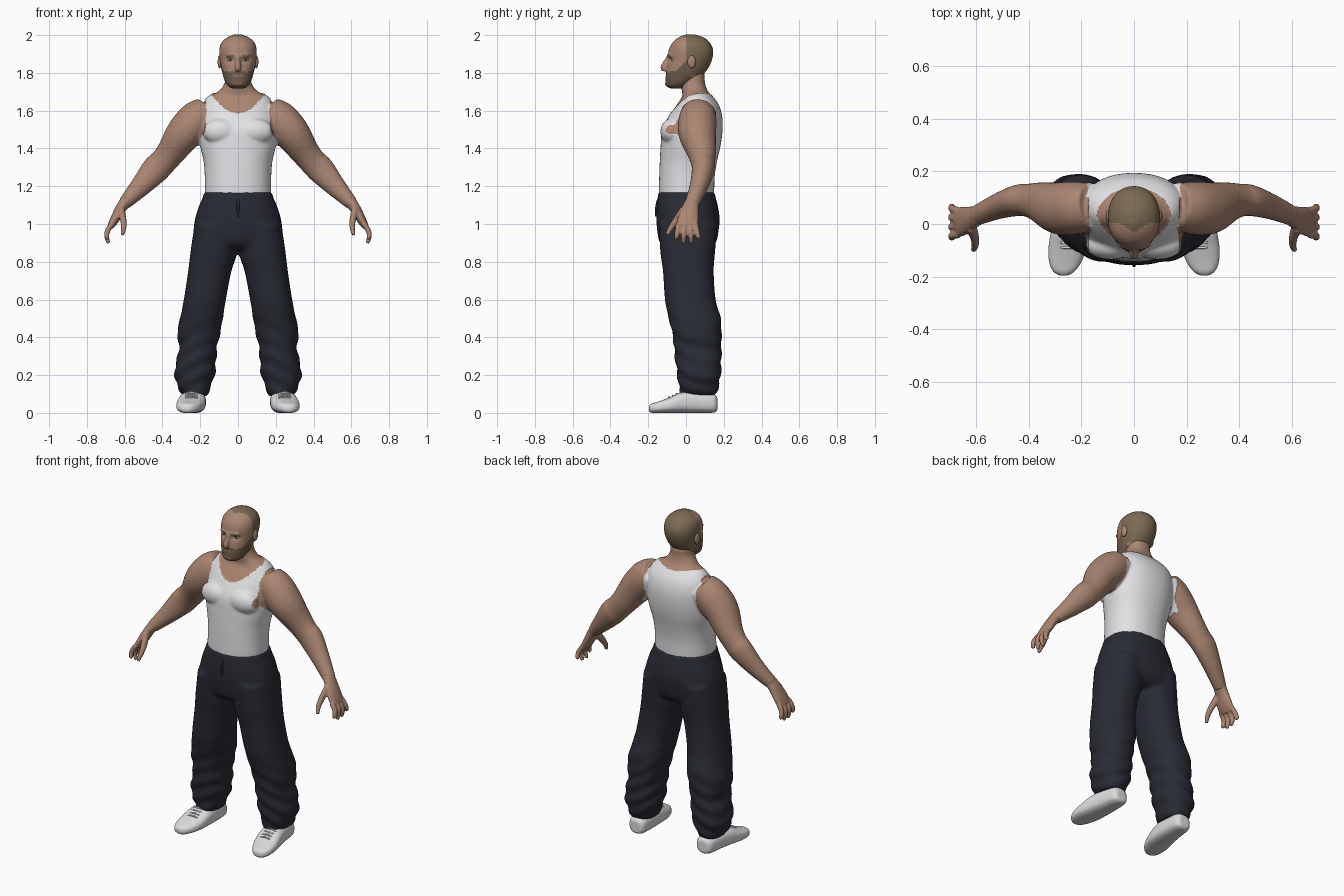
import bpy, bmesh, math
from mathutils import Vector, Matrix

cube = bpy.data.objects.get("Cube")
if cube:
    bpy.data.objects.remove(cube, do_unlink=True)

X, Y, Z = Vector((1, 0, 0)), Vector((0, 1, 0)), Vector((0, 0, 1))
SIDES = (1, -1)


def material(name, *rgb):
    mat = bpy.data.materials.new(name)
    mat.use_nodes = True
    mat.diffuse_color = (*rgb, 1)
    mat.node_tree.nodes["Principled BSDF"].inputs["Base Color"].default_value = (*rgb, 1)
    return mat


skin = material("skin", 0.40, 0.235, 0.165)
hair = material("hair", 0.2, 0.145, 0.085)
beard = material("beard", 0.16, 0.11, 0.07)
lips = material("lips", 0.3, 0.14, 0.1)
eye_white = material("eye white", 0.5, 0.47, 0.44)
iris = material("iris", 0.05, 0.04, 0.03)
shirt = material("shirt white", 0.76, 0.76, 0.78)
cloth = material("trouser navy", 0.022, 0.024, 0.034)
leather = material("shoe white", 0.72, 0.72, 0.72)
rubber = material("sole grey", 0.6, 0.6, 0.6)


def spline(rows, steps=4):
    """Smoothly interpolate rows of numbers."""
    out = []
    last = len(rows) - 1
    for i in range(last):
        quad = [rows[max(0, min(last, i + k))] for k in (-1, 0, 1, 2)]
        for s in range(steps):
            t = s / steps
            out.append([b + t / 2 * (c - a + t * (2 * a - 5 * b + 4 * c - d + t * (3 * (b - c) + d - a)))
                        for a, b, c, d in zip(*quad)])
    return out + [list(rows[-1])]


def loft(bm, rows, ref=Y, tangent=None, power=2.0, side=1, sides=24):
    """Closed tube through rows of x, y, z, width radius, radius along ref."""
    path = spline(rows)
    centres = [Vector(r[:3]) for r in path]
    rings = []
    for i, row in enumerate(path):
        t = tangent or (centres[min(i + 1, len(path) - 1)] - centres[max(i - 1, 0)]).normalized()
        v = (ref - t * ref.dot(t)).normalized()
        u = v.cross(t)
        ring = []
        for k in range(sides):
            c, s = math.cos(math.tau * k / sides), math.sin(math.tau * k / sides)
            c, s = (math.copysign(abs(n) ** (2 / power), n) for n in (c, s))
            p = centres[i] + u * row[3] * c + v * row[4] * s
            p.x *= side
            ring.append(bm.verts.new(p))
        rings.append(ring)
    for a, b in zip(rings, rings[1:]):
        for k in range(sides):
            j = (k + 1) % sides
            bm.faces.new((a[k], a[j], b[j], b[k]))
    bm.faces.new(rings[0])
    bm.faces.new(rings[-1])


def stack(bm, rows, power=2.0):
    """Central horizontal rings from rows of height, half width, front, back."""
    loft(bm, [(0, (f + b) / 2, z, w, (b - f) / 2) for z, w, f, b in rows], tangent=Z, power=power, sides=40)


def blob(bm, centre, radii):
    bmesh.ops.create_icosphere(bm, subdivisions=3, radius=1,
                               matrix=Matrix.Translation(centre) @ Matrix.Diagonal((*radii, 1)))


def build(name, bm, mats, voxel=0, smooth=0):
    """Turn a bmesh into an object, fusing its pieces when a voxel size is given."""
    bmesh.ops.recalc_face_normals(bm, faces=bm.faces)
    mesh = bpy.data.meshes.new(name)
    bm.to_mesh(mesh)
    bm.free()
    obj = bpy.data.objects.new(name, mesh)
    bpy.context.collection.objects.link(obj)
    if voxel:
        fuse = obj.modifiers.new("fuse", 'REMESH')
        fuse.mode = 'VOXEL'
        fuse.voxel_size = voxel
        relax = obj.modifiers.new("relax", 'SMOOTH')
        relax.factor = 0.5
        relax.iterations = smooth
        graph = bpy.context.evaluated_depsgraph_get()
        fused = bpy.data.meshes.new_from_object(obj.evaluated_get(graph))
        obj.modifiers.clear()
        obj.data = fused
    obj.data.materials.clear()
    for mat in mats:
        obj.data.materials.append(mat)
    for p in obj.data.polygons:
        p.use_smooth = True
    return obj


def paint(obj, rule):
    for p in obj.data.polygons:
        p.material_index = rule(p.center)


# Upper body: torso, neck, chest and arms fused together
bm = bmesh.new()
stack(bm, [(1.11, .165, -.135, .14), (1.16, .172, -.14, .145), (1.25, .172, -.138, .148),
           (1.33, .178, -.135, .16), (1.42, .198, -.13, .18), (1.5, .205, -.122, .19),
           (1.57, .2, -.088, .188), (1.63, .187, -.05, .17), (1.675, .155, -.02, .138),
           (1.705, .1, -.022, .115), (1.75, .07, -.03, .1), (1.8, .066, -.03, .1)], power=2.2)
for side in SIDES:
    blob(bm, (side * .09, -.078, 1.49), (.095, .054, .065))
    loft(bm, [(.16, .07, 1.6, .08, .085), (.215, .062, 1.555, .1, .1), (.285, .06, 1.48, .096, .1),
              (.355, .083, 1.38, .077, .077), (.4, .09, 1.325, .072, .064), (.44, .09, 1.285, .074, .06),
              (.515, .068, 1.2, .056, .049), (.605, .03, 1.105, .034, .038)], side=side)
body = build("torso_and_arms", bm, [skin, shirt], .008, 6)


def vest_rule(c):
    arm_edge = .168 + .047 * max(0, min(1, (1.49 - c.z) / .06)) + (.01 if c.y > .1 else 0)
    if abs(c.x) > arm_edge:
        return 0
    if c.y < .03:
        return int(c.z < 1.585 + .1 * (c.x / .14) ** 2)
    return int(c.z < 1.6 or (c.x / .14) ** 2 + ((c.y - .03) / .105) ** 2 > 1)


paint(body, vest_rule)
vest_verts = {v for p in body.data.polygons if p.material_index for v in p.vertices}
shifts = [(v, body.data.vertices[v].normal.copy() * .004) for v in vest_verts]
for index, shift in shifts:
    body.data.vertices[index].co += shift

# Hands: palm, four fingers and thumb
for side, label in zip(SIDES, ("left", "right")):
    bm = bmesh.new()
    loft(bm, [(.59, .035, 1.125, .033, .037), (.622, .022, 1.08, .028, .045),
              (.655, .01, 1.02, .024, .056), (.676, .006, .985, .017, .053)], side=side)
    for i, tip in enumerate((.922, .898, .9, .925)):
        y = -.038 + .029 * i
        loft(bm, [(.668, y, 1.0, .015, .016), (.69, y * 1.15, .965, .014, .015),
                  (.695, y * 1.3, .935, .013, .014), (.686, y * 1.4, tip, .01, .01)], side=side, sides=12)
    loft(bm, [(.62, -.01, 1.075, .02, .024), (.607, -.05, 1.02, .017, .02),
              (.605, -.08, .98, .014, .015), (.612, -.1, .943, .01, .01)], side=side, sides=12)
    build(label + "_hand", bm, [skin], .005, 3)

# Head with nose and brow
bm = bmesh.new()
stack(bm, [(1.718, .035, -.085, -.01), (1.735, .058, -.105, .02), (1.77, .075, -.108, .07),
           (1.82, .088, -.104, .115), (1.87, .097, -.095, .138), (1.92, .099, -.092, .144),
           (1.96, .088, -.072, .127), (1.987, .058, -.04, .095), (2.004, .02, 0, .045)], power=2.15)
loft(bm, [(0, -.088, 1.89, .011, .013), (0, -.102, 1.86, .012, .016),
          (0, -.116, 1.83, .016, .02), (0, -.112, 1.812, .016, .014)], sides=16)
blob(bm, (0, -.08, 1.892), (.068, .02, .012))
blob(bm, (0, -.095, 1.742), (.035, .017, .016))
head = build("head", bm, [skin, hair, beard, lips], .006, 4)
for v in head.data.vertices:
    if v.co.y < 0:
        gap = ((abs(v.co.x) - .042) / .02) ** 2 + ((v.co.z - 1.868) / .012) ** 2
        v.co.y += .011 * math.exp(-gap)


def head_rule(c):
    if c.y > .005 - .035 * math.exp(-(c.x / .035) ** 2) and c.z > 1.79:
        return 1
    if c.y < -.05 and abs(c.x) < .026 and abs(c.z - 1.785) < .006:
        return 3
    if c.y < .03 and c.z < 1.806 + .9 * max(0, c.y + .06) and c.y > -.118:
        return 2
    if c.y < -.03 and .02 < abs(c.x) < .062 and abs(c.z - 1.893) < .004:
        return 1
    return 0


paint(head, head_rule)

# Ears and eyes
for side, label in zip(SIDES, ("left", "right")):
    bm = bmesh.new()
    blob(bm, (side * .097, .03, 1.858), (.011, .022, .034))
    build(label + "_ear", bm, [skin])
    bm = bmesh.new()
    blob(bm, (side * .041, -.067, 1.868), (.016, .014, .009))
    eye = build(label + "_eye", bm, [eye_white, iris])
    paint(eye, lambda c: int(c.y < -.07 and abs(abs(c.x) - .041) < .006))

# Trousers: hips and two baggy legs fused, then folded near the hems
bm = bmesh.new()
stack(bm, [(.865, .19, -.1, .12), (.9, .228, -.138, .158), (.96, .236, -.152, .172), (1.03, .227, -.157, .178),
           (1.1, .205, -.154, .168), (1.14, .187, -.15, .157), (1.168, .182, -.148, .153)], power=2.3)
leg = [(.09, .295, .165, -.03, .16), (.2, .337, .123, -.046, .184), (.34, .312, .112, -.063, .187),
       (.42, .322, .094, -.072, .188), (.5, .307, .08, -.092, .185), (.6, .287, .064, -.112, .157),
       (.75, .264, .035, -.122, .147), (.85, .252, .005, -.136, .154), (1.0, .23, .01, -.145, .165)]
for side in SIDES:
    loft(bm, [((o + i) / 2, (f + b) / 2, z, (o - i) / 2, (b - f) / 2) for z, o, i, f, b in leg],
         tangent=Z, power=2.3, side=side, sides=32)
trousers = build("trousers", bm, [cloth], .011, 6)
folds = []
for v in trousers.data.vertices:
    weight = max(0, min(1, (.6 - v.co.z) / .3))
    wave = math.sin(v.co.z * 70 + abs(v.co.x) * 35 + v.co.y * 18)
    folds.append(v.normal * (.004 * weight * wave))
for v, fold in zip(trousers.data.vertices, folds):
    v.co += fold

# Drawstring hanging at the waist
bm = bmesh.new()
loft(bm, [(0, -.149, 1.13, .006, .005), (0, -.157, 1.09, .007, .006), (0, -.159, 1.04, .006, .005)], sides=10)
build("drawstring", bm, [cloth])

# Shoes with soles and laces
for side, label in zip(SIDES, ("left", "right")):
    bm = bmesh.new()
    loft(bm, [(.23, .166, .05, .03, .035), (.23, .145, .054, .052, .05), (.234, .06, .06, .064, .058),
              (.242, -.02, .058, .072, .056), (.252, -.085, .044, .074, .042),
              (.262, -.145, .033, .062, .031), (.267, -.18, .028, .042, .025), (.268, -.196, .025, .018, .016)],
         ref=Z, tangent=Y, power=2.6, side=side)
    shoe = build(label + "_shoe", bm, [leather, rubber], .006, 3)
    for v in shoe.data.vertices:
        v.co.z = max(0, v.co.z - .003)
    paint(shoe, lambda c: int(c.z < .018))
    bm = bmesh.new()
    for k in range(4):
        y, z = -.03 - .02 * k, .109 - .0085 * k
        loft(bm, [(.215, y, z - .006, .004, .004), (.247, y, z, .005, .005), (.28, y, z - .006, .004, .004)],
             side=side, sides=8)
    build(label + "_laces", bm, [leather])
